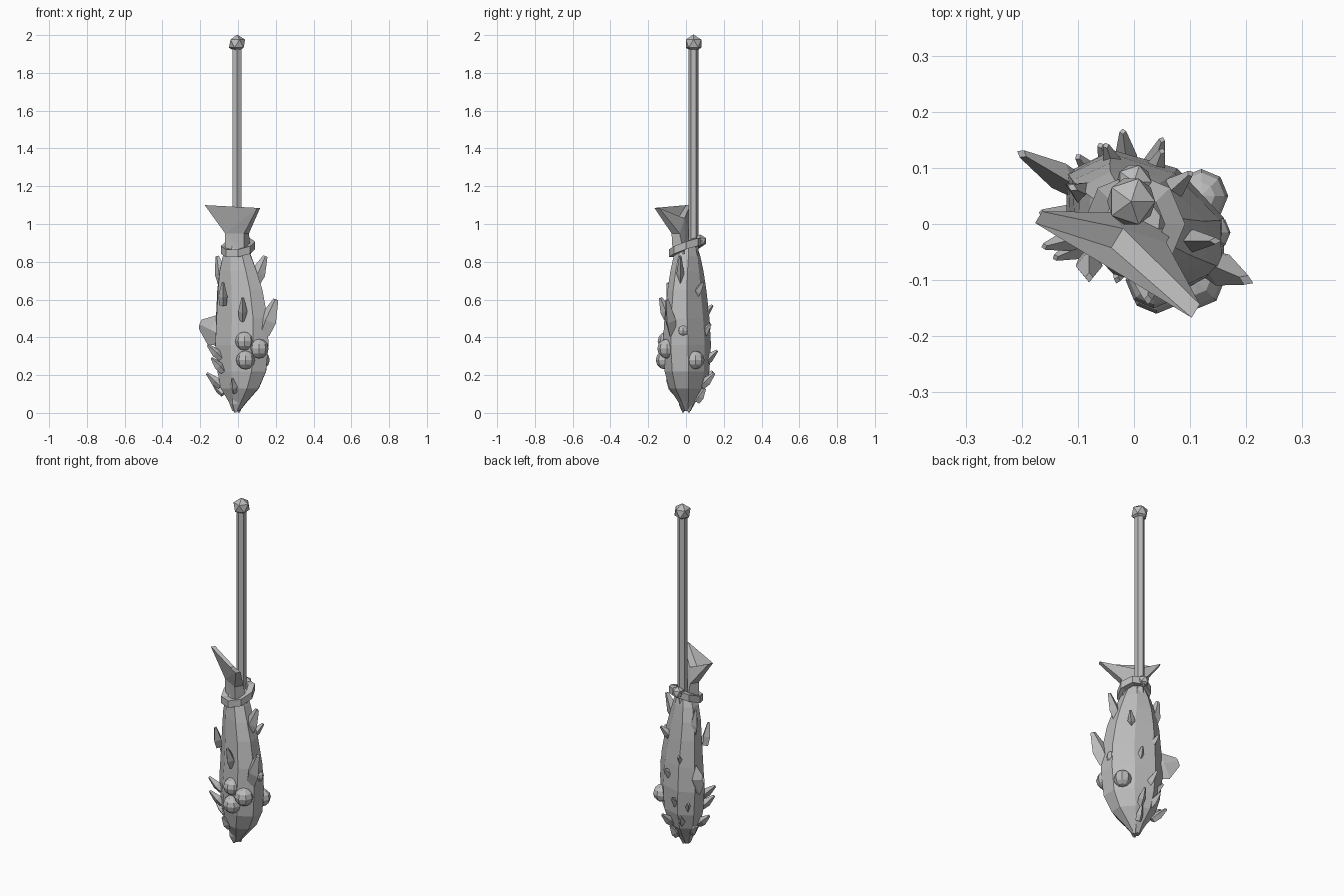
import bpy, bmesh, math
from mathutils import Vector, Matrix

cube = bpy.data.objects.get("Cube")
if cube:
    bpy.data.objects.remove(cube, do_unlink=True)

GREY = (0.5, 0.5, 0.5, 1)
mat = bpy.data.materials.new("plain grey")
mat.use_nodes = True
mat.diffuse_color = GREY
mat.node_tree.nodes["Principled BSDF"].inputs["Base Color"].default_value = GREY

# The fish is turned about the pole: WIDE runs back to belly, FLAT faces outward
WIDE = Vector((0.855, -0.52, 0))
FLAT = Vector((0.52, 0.855, 0))
UP = Vector((0, 0, 1))


def finish(name, bm):
    bmesh.ops.recalc_face_normals(bm, faces=bm.faces)
    mesh = bpy.data.meshes.new(name)
    bm.to_mesh(mesh)
    bm.free()
    mesh.materials.append(mat)
    obj = bpy.data.objects.new(name, mesh)
    bpy.context.collection.objects.link(obj)
    return obj


def skin(bm, rings):
    """Join equal rings of vertices with quads and close both ends."""
    n = len(rings[0])
    for low, high in zip(rings, rings[1:]):
        for i in range(n):
            j = (i + 1) % n
            bm.faces.new((low[i], low[j], high[j], high[i]))
    bm.faces.new(rings[0])
    bm.faces.new(rings[-1])


def shard(name, base, tip, width, thick):
    """Blunt tapered spike, widest a third of the way along."""
    base, tip = Vector(base), Vector(tip)
    axis = (tip - base).normalized()
    side = axis.cross(UP).normalized()
    rise = side.cross(axis)
    bm = bmesh.new()
    rings = []
    for t, s in ((0, 0.8), (0.4, 1), (1, 0.3)):
        c = base.lerp(tip, t)
        rings.append([bm.verts.new(c + side * a * thick * s + rise * b * width * s)
                      for a, b in ((1, 0), (0, 1), (-1, 0), (0, -1))])
    skin(bm, rings)
    return finish(name, bm)


def ball(name, centre, radius):
    bm = bmesh.new()
    bmesh.ops.create_uvsphere(bm, u_segments=8, v_segments=6, radius=radius,
                              matrix=Matrix.Translation(centre))
    return finish(name, bm)


def nugget(name, centre, radius):
    bm = bmesh.new()
    bmesh.ops.create_icosphere(bm, subdivisions=1, radius=radius,
                               matrix=Matrix.Translation(centre))
    return finish(name, bm)


# Pole with end knob
bm = bmesh.new()
bmesh.ops.create_cone(bm, cap_ends=True, segments=6, radius1=0.027, radius2=0.027,
                      depth=1.2, matrix=Matrix.Translation((-0.005, 0.04, 1.35)))
finish("pole", bm)
nugget("pole_knob", (-0.005, 0.04, 1.955), 0.048)

# Fish body: height, centre x, half width, half thickness
bm = bmesh.new()
rings = []
for z, cx, a, b in ((0.01, -0.01, 0.02, 0.02), (0.06, 0, 0.055, 0.045),
                    (0.13, 0.01, 0.115, 0.085), (0.22, 0.02, 0.15, 0.105),
                    (0.36, 0.02, 0.165, 0.11), (0.5, 0.02, 0.16, 0.1),
                    (0.65, 0.01, 0.14, 0.085), (0.75, 0, 0.115, 0.075),
                    (0.83, -0.005, 0.085, 0.065), (0.89, -0.005, 0.055, 0.05)):
    centre = Vector((cx, 0.005, z))
    rings.append([bm.verts.new(centre + WIDE * a * math.cos(k * math.pi / 4)
                               + FLAT * b * math.sin(k * math.pi / 4))
                  for k in range(8)])
skin(bm, rings)
finish("fish_body", bm)

# Forked tail: outline points with half thickness
bm = bmesh.new()
outline = [((-0.05, 0.01, 0.84), 0.035), ((-0.055, 0, 0.95), 0.025),
           ((-0.17, 0.012, 1.1), 0.012), ((-0.03, -0.025, 1.03), 0.02),
           ((0.11, -0.155, 1.085), 0.014), ((0.045, -0.055, 0.95), 0.025),
           ((0.05, -0.04, 0.84), 0.035)]
sides = [[bm.verts.new(Vector(p) + FLAT * t * s) for p, t in outline] for s in (-1, 1)]
skin(bm, sides)
bmesh.ops.triangulate(bm, faces=[f for f in bm.faces if len(f.verts) > 4])
finish("tail_fin", bm)

# Tilted rope binding and its knot
bm = bmesh.new()
loops = []
for k in range(8):
    out = Vector((math.cos(k * math.pi / 4), math.sin(k * math.pi / 4), 0))
    c = out * 0.073 + UP * (0.875 + 0.012 * out.x + 0.03 * out.y)
    loops.append([bm.verts.new(c + out * 0.018 * a + UP * 0.02 * b)
                  for a, b in ((1, 1), (-1, 1), (-1, -1), (1, -1))])
for k in range(8):
    for i in range(4):
        j, m = (i + 1) % 4, (k + 1) % 8
        bm.faces.new((loops[k][i], loops[k][j], loops[m][j], loops[m][i]))
finish("rope_binding", bm)
nugget("rope_knot", (0, 0.075, 0.91), 0.035)

# Round growths: front cluster and two on the side
for centre, radius in (((0.035, -0.1, 0.38), 0.05), ((0.11, -0.1, 0.34), 0.052),
                       ((0.04, -0.11, 0.28), 0.05), ((0.12, 0.05, 0.28), 0.048),
                       ((0.14, -0.015, 0.435), 0.032)):
    ball("round_growth", centre, radius)

# Large fins on the two edges
shard("back_fin", (-0.09, 0.06, 0.42), (-0.2, 0.125, 0.47), 0.085, 0.025)
shard("belly_fin", (0.13, -0.07, 0.42), (0.2, -0.1, 0.6), 0.05, 0.03)
shard("upper_back_fin", (-0.08, 0.05, 0.68), (-0.11, 0.065, 0.83), 0.035, 0.02)
shard("upper_belly_fin", (0.08, -0.03, 0.68), (0.145, -0.03, 0.83), 0.04, 0.02)

# Spikes scattered over the skin, given by tip position
for x, y, z in ((-0.165, 0.02, 0.21), (-0.16, -0.04, 0.36), (-0.14, -0.06, 0.29),
                (-0.02, 0.165, 0.33), (0.05, 0.15, 0.21), (-0.05, 0.14, 0.57),
                (0.05, 0.13, 0.47), (0.1, 0.09, 0.69), (-0.1, 0.12, 0.3),
                (-0.06, 0.14, 0.22), (-0.14, 0.1, 0.17), (-0.03, -0.1, 0.18),
                (0.03, 0.1, 0.13)):
    shard("skin_spike", (x * 0.55, y * 0.55, z - 0.07), (x, y, z), 0.024, 0.02)

# Long flat scales on the front
for x, y, z in ((-0.08, -0.095, 0.69), (0.025, -0.135, 0.61)):
    shard("front_scale", (x, y * 0.65, z - 0.12), (x, y, z), 0.03, 0.024)

# Lips at the bottom
for s in (-1, 1):
    shard("lip", Vector((-0.005, 0, 0.08)) + FLAT * s * 0.03,
          Vector((-0.005, 0, 0.003)) + FLAT * s * 0.017, 0.02, 0.025)
